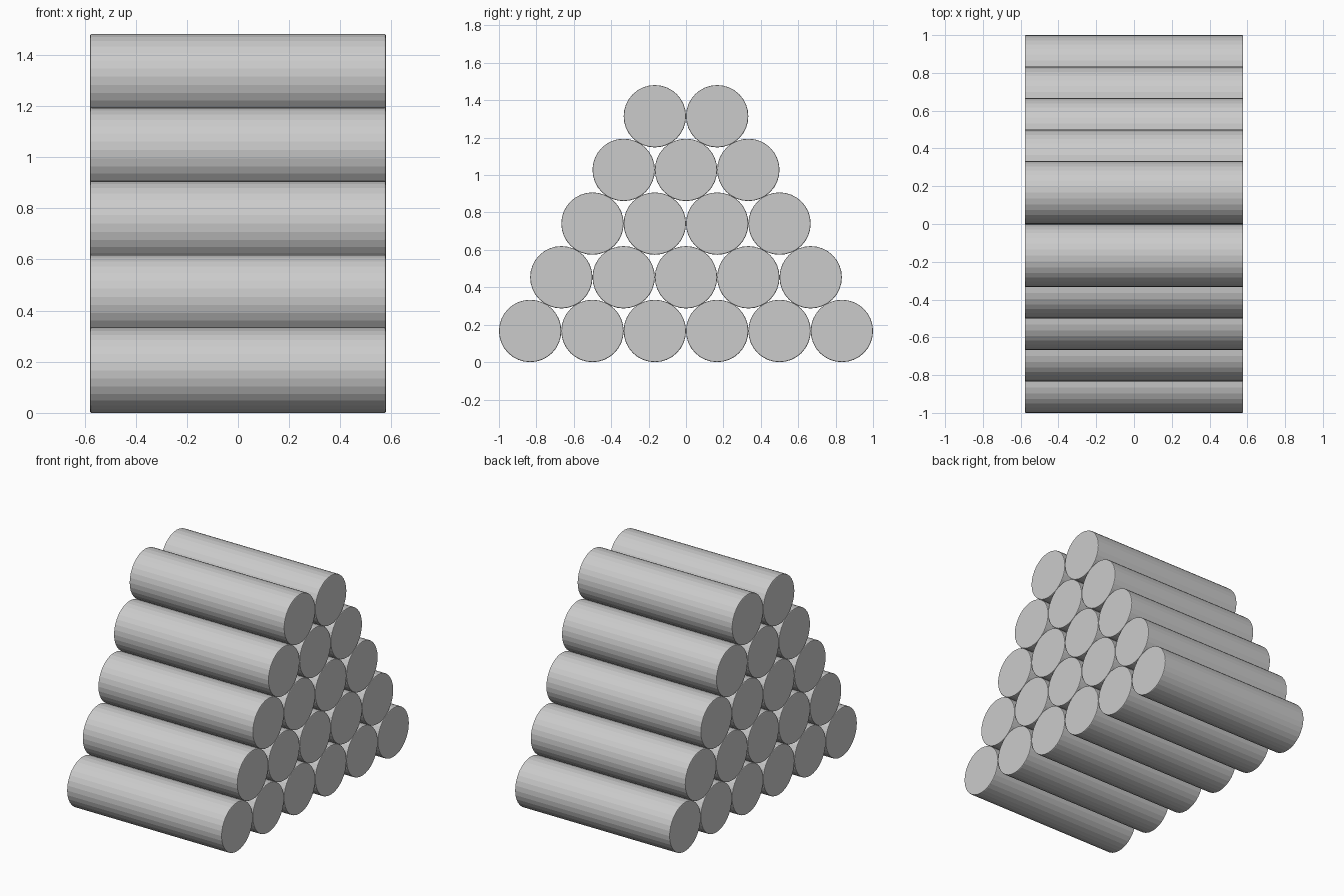
import bpy
from math import pi

if "Cube" in bpy.data.objects:
    bpy.data.objects.remove(bpy.data.objects["Cube"])

R = 1 / 6            # log radius: six touching logs span two units
LENGTH = 1.156
ROW_STEP = 0.287     # height between nested rows

# One log lying along x, with slightly eased end rims
bpy.ops.mesh.primitive_cylinder_add(vertices=32, radius=R, depth=LENGTH,
                                    rotation=(0, pi / 2, 0))
log = bpy.context.object
bpy.ops.object.transform_apply(location=False, rotation=True, scale=False)
bevel = log.modifiers.new("eased_rim", 'BEVEL')
bevel.width = 0.005
bevel.segments = 2
bevel.limit_method = 'ANGLE'
bevel.angle_limit = 1.0

# Stack: rows of 6, 5, 4, 3 and 2 logs nested in the gaps below
for row in range(5):
    count = 6 - row
    for i in range(count):
        if row == 0 and i == 0:
            part = log
        else:
            part = log.copy()
            bpy.context.collection.objects.link(part)
        part.name = f"log_row{row + 1}_{i + 1}"
        part.location = (0, (2 * i - count + 1) * R, R + row * ROW_STEP)
